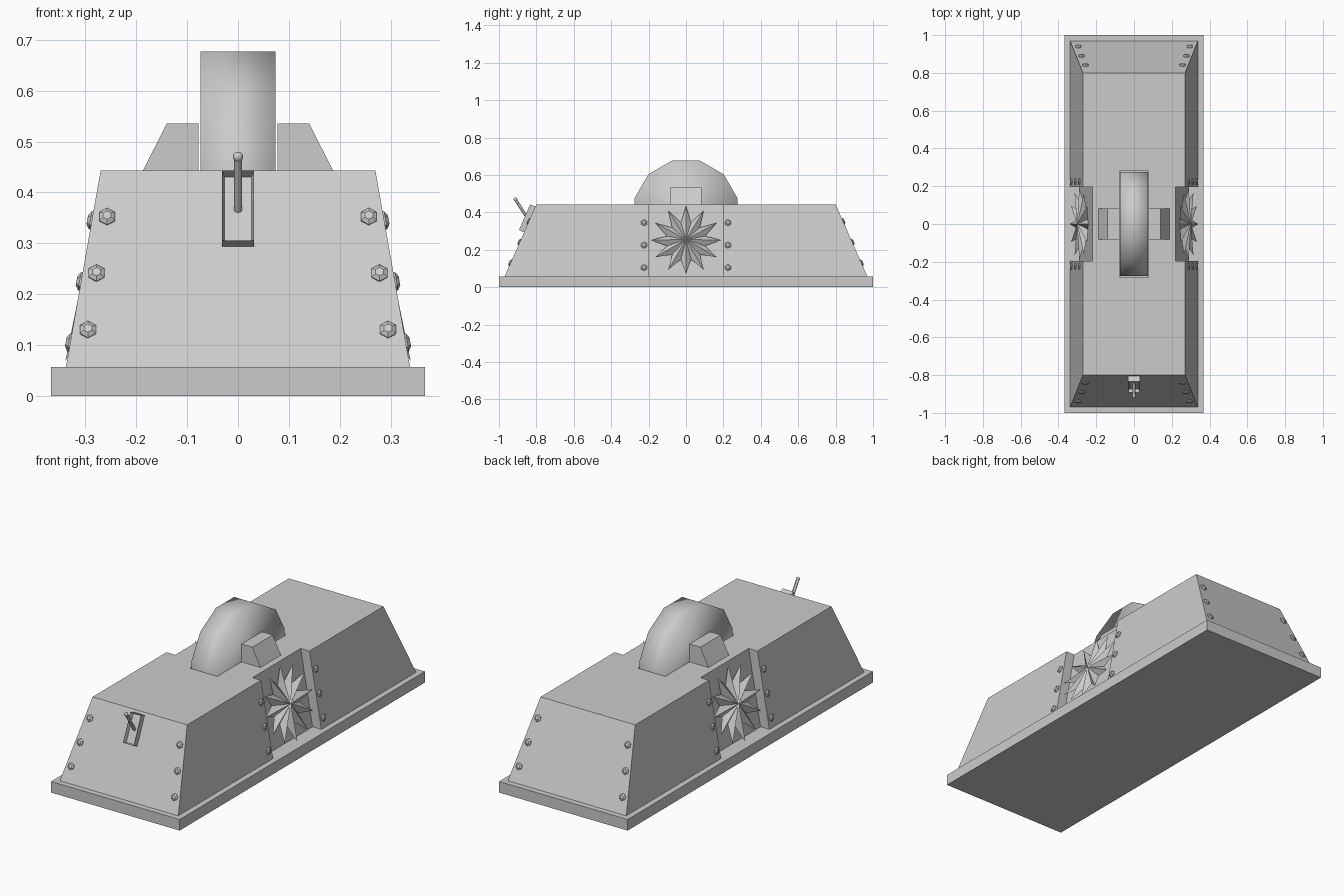
import bpy, bmesh, math
from mathutils import Vector, Matrix

if "Cube" in bpy.data.objects:
    bpy.data.objects.remove(bpy.data.objects["Cube"])


def finish(name, bm, smooth=False, bevel=0):
    bmesh.ops.recalc_face_normals(bm, faces=bm.faces[:])
    me = bpy.data.meshes.new(name)
    bm.to_mesh(me)
    bm.free()
    for p in me.polygons:
        p.use_smooth = smooth
    ob = bpy.data.objects.new(name, me)
    bpy.context.collection.objects.link(ob)
    return ob


def box(name, size, center):
    bm = bmesh.new()
    bmesh.ops.create_cube(bm, size=1, matrix=Matrix.Translation(center) @ Matrix.Diagonal((*size, 1)))
    return finish(name, bm)


def loft(name, rings):
    bm = bmesh.new()
    vs = [[bm.verts.new(p) for p in r] for r in rings]
    n = len(vs[0])
    for a, b in zip(vs, vs[1:]):
        for i in range(n):
            bm.faces.new((a[i], a[(i + 1) % n], b[(i + 1) % n], b[i]))
    bm.faces.new(vs[0][::-1])
    bm.faces.new(vs[-1])
    return finish(name, bm)


def frame(pos, normal, up):
    # local y = up, local z = normal
    n = Vector(normal).normalized()
    x = Vector(up).cross(n).normalized()
    y = n.cross(x)
    return Matrix.Translation(pos) @ Matrix((x, y, n)).transposed().to_4x4()


Z0, Z1 = 0.057, 0.443


def side_x(z):
    return 0.338 - 0.068 * (z - Z0) / (Z1 - Z0)


def end_y(z):
    return 0.97 - 0.17 * (z - Z0) / (Z1 - Z0)


# base plate
box("base_plate", (0.734, 2, Z0), (0, 0, Z0 / 2))


# sloped housing with a notch in each side
def outline(z):
    x, y, n = side_x(z), end_y(z), 0.197
    half = [(x, -y), (x, -n), (x - 0.05, -n), (x - 0.05, n), (x, n), (x, y)]
    return [(a, b, z) for a, b in half] + [(-a, -b, z) for a, b in half]


housing = loft("housing", [outline(Z0), outline(Z1)])

# slot in the top for the wheel
cutter = box("slot_cutter", (0.156, 0.56, 0.2), (0, 0, 0.48))
cutter.hide_render = True
cutter.hide_viewport = True
cutter.display_type = 'WIRE'
mod = housing.modifiers.new("slot", 'BOOLEAN')
mod.operation = 'DIFFERENCE'
mod.solver = 'EXACT'
mod.object = cutter

# twelve-sided wheel standing in the slot
bm = bmesh.new()
rot = Matrix.Translation((0, 0, 0.402)) @ Matrix.Rotation(math.pi / 2, 4, 'Y')
bmesh.ops.create_cone(bm, cap_ends=True, segments=12, radius1=0.285, radius2=0.285, depth=0.148,
                      matrix=rot @ Matrix.Rotation(math.radians(15), 4, 'Z'))
if max(v.co.z for v in bm.verts) > 0.68:  # keep a flat on top
    bmesh.ops.rotate(bm, verts=bm.verts[:], cent=(0, 0, 0.402), matrix=Matrix.Rotation(math.radians(15), 3, 'X'))
finish("wheel", bm, smooth=True)

slope_n = Vector((0.386, 0, 0.068)).normalized()
end_n = Vector((0, -0.386, 0.17)).normalized()
for s, tag in ((1, "right"), (-1, "left")):
    # wheel bearing blocks
    prof = [(0.078, Z1 - 0.01), (0.192, Z1 - 0.01), (0.14, 0.535), (0.078, 0.535)]
    loft("bearing_block_" + tag, [[(s * x, y, z) for x, z in prof] for y in (-0.083, 0.083)])

    # spiked star rotor in the side notch
    m = frame((s * 0.282, 0, 0.25), (s * 1, 0, 0.27), (0, 0, 1))
    bm = bmesh.new()
    N = 12
    front, back = (bm.verts.new(m @ Vector((0, 0, h))) for h in (0.02, -0.02))
    rim = []
    for i in range(2 * N):
        a = math.pi * i / N
        r = 0.19 if i % 2 == 0 else 0.105
        h = 0.008 if i % 2 == 0 else -0.012
        rim.append(bm.verts.new(m @ Vector((r * math.cos(a), r * math.sin(a), h))))
    for i in range(2 * N):
        p, q = rim[i], rim[(i + 1) % (2 * N)]
        bm.faces.new((front, p, q))
        bm.faces.new((back, q, p))
    finish("star_rotor_" + tag, bm)


# hexagonal domed bolts
def bolt(name, pos, normal):
    bm = bmesh.new()
    m = frame(pos, normal, (0, 0, 1))
    for r1, r2, h0, h1 in ((0.018, 0.018, -0.003, 0.003), (0.018, 0.009, 0.003, 0.009)):
        bmesh.ops.create_cone(bm, cap_ends=True, segments=6, radius1=r1, radius2=r2, depth=h1 - h0,
                              matrix=m @ Matrix.Translation((0, 0, (h0 + h1) / 2)))
    finish(name, bm)


for sx in (1, -1):
    for sy in (1, -1):
        for x, z in ((0.295, 0.13), (0.278, 0.241), (0.257, 0.352)):
            bolt("end_bolt", (sx * x, sy * end_y(z), z), (0, -sy * end_n.y, end_n.z))
        for z in (0.105, 0.225, 0.345):
            bolt("side_bolt", (sx * side_x(z), sy * 0.224, z), (sx * slope_n.x, 0, slope_n.z))

# lever plate: raised frame with a recessed face
m = frame((0, -end_y(0.362), 0.362), end_n, (0, 0, 1))
bm = bmesh.new()
bmesh.ops.create_cube(bm, size=1, matrix=Matrix.Translation((0, 0, 0.014)) @ Matrix.Diagonal((0.062, 0.15, 0.032, 1)))
top = [f for f in bm.faces if f.normal.z > 0.9]
bmesh.ops.inset_region(bm, faces=top, thickness=0.007)
bmesh.ops.translate(bm, verts=top[0].verts[:], vec=(0, 0, -0.02))
bmesh.ops.transform(bm, matrix=m, verts=bm.verts[:])
finish("lever_plate", bm)

# lever rod and knob
a, b = Vector((0, -0.845, 0.365)), Vector((0, -0.912, 0.47))
bm = bmesh.new()
bmesh.ops.create_cone(bm, cap_ends=True, segments=12, radius1=0.008, radius2=0.008, depth=(b - a).length,
                      matrix=frame((a + b) / 2, b - a, (0, 1, 0)))
rod = finish("lever_rod", bm)
bm = bmesh.new()
bmesh.ops.create_uvsphere(bm, u_segments=12, v_segments=8, radius=0.01, matrix=Matrix.Translation(b))
finish("lever_knob", bm, smooth=True)
rod.select_set(True)
bpy.context.view_layer.objects.active = rod
bpy.ops.object.shade_smooth_by_angle()
